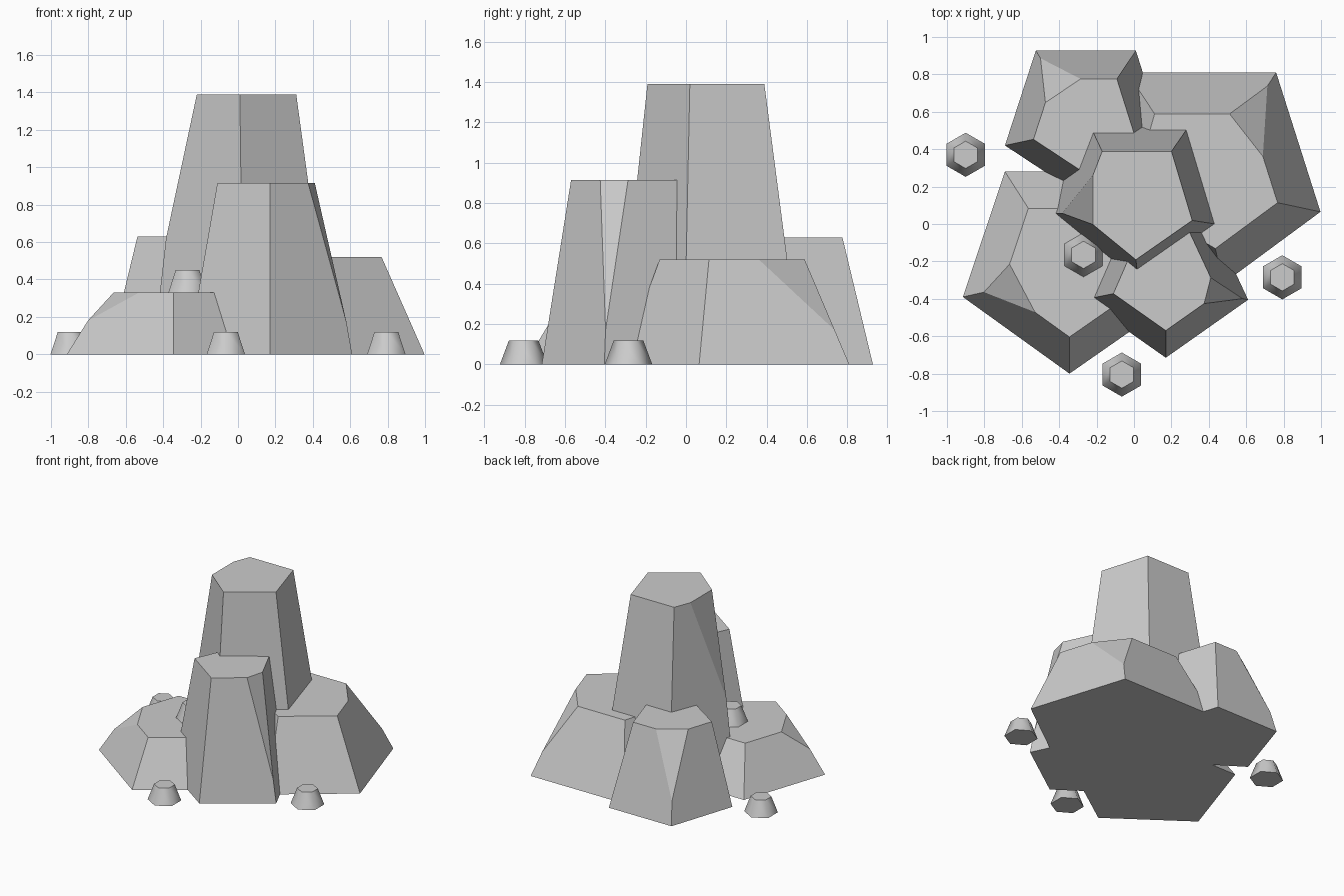
import bpy, bmesh, math
from mathutils import Vector

if "Cube" in bpy.data.objects:
    bpy.data.objects.remove(bpy.data.objects["Cube"])

TAPER = 0.637  # every boulder's flat top is its base shrunk by this ratio


def rock(name, base, center, height, chip):
    """Tapered pentagonal boulder with one top corner sliced off.
    chip = (corner, top point A, top point B, height of chip's lower tip)"""
    c = Vector(center)
    top = [c + (Vector(p) - c) * TAPER for p in base]
    bm = bmesh.new()
    lo = [bm.verts.new((p[0], p[1], 0)) for p in base]
    hi = [bm.verts.new((p.x, p.y, height)) for p in top]
    n = len(base)
    bm.faces.new(lo[::-1])
    bm.faces.new(hi)
    for i in range(n):
        j = (i + 1) % n
        bm.faces.new((lo[i], lo[j], hi[j], hi[i]))
    bmesh.ops.recalc_face_normals(bm, faces=bm.faces[:])

    # slice the corner with a plane through three points
    k, a, b, tip = chip
    corner = hi[k].co.copy()
    p0 = lo[k].co.lerp(corner, tip / height)
    pa, pb = Vector((*a, height)), Vector((*b, height))
    no = (pa - p0).cross(pb - p0).normalized()
    if no.dot(corner - p0) < 0:
        no = -no
    cut = bmesh.ops.bisect_plane(bm, geom=bm.verts[:] + bm.edges[:] + bm.faces[:],
                                 plane_co=p0, plane_no=no, clear_outer=True)
    edges = [e for e in cut['geom_cut'] if isinstance(e, bmesh.types.BMEdge)]
    bmesh.ops.contextual_create(bm, geom=edges)
    bmesh.ops.recalc_face_normals(bm, faces=bm.faces[:])
    me = bpy.data.meshes.new(name)
    bm.to_mesh(me)
    bm.free()
    ob = bpy.data.objects.new(name, me)
    bpy.context.collection.objects.link(ob)


# Boulders
rock("tall_center_rock",
     [(0.027, -0.34), (0.50, -0.01), (0.326, 0.57), (-0.256, 0.57), (-0.455, 0.055)],
     (-0.02, 0.07), 1.39, (4, (-0.22, 0.26), (-0.22, 0.0), 0.62))
rock("front_rock",
     [(0.17, -0.715), (0.61, -0.405), (0.37, 0.11), (-0.05, 0.10), (-0.27, -0.405)],
     (0.17, -0.315), 0.915, (1, (0.375, -0.425), (0.41, -0.29), 0.17))
rock("back_right_rock",
     [(0.76, 0.81), (-0.035, 0.81), (-0.24, 0.10), (0.475, -0.32), (0.997, 0.065)],
     (0.365, 0.20), 0.52, (0, (0.51, 0.59), (0.69, 0.36), 0.17))
rock("back_left_rock",
     [(-0.525, 0.927), (-0.69, 0.42), (-0.25, 0.13), (0.17, 0.42), (0.01, 0.927)],
     (-0.27, 0.51), 0.63, (0, (-0.48, 0.645), (-0.285, 0.776), 0.17))
rock("front_left_rock",
     [(-0.69, 0.28), (-0.915, -0.39), (-0.345, -0.80), (0.20, -0.42), (0.0, 0.28)],
     (-0.345, -0.26), 0.33, (1, (-0.665, -0.215), (-0.53, -0.47), 0.18))

# Pebbles, one of them resting on the front left rock
for i, (x, y, z) in enumerate([(-0.9, 0.37, 0), (0.793, -0.285, 0),
                               (-0.065, -0.805, 0), (-0.27, -0.165, 0.33)]):
    bpy.ops.mesh.primitive_cone_add(vertices=6, radius1=0.118, radius2=0.073,
                                    depth=0.12, location=(x, y, z + 0.06))
    ob = bpy.context.object
    ob.name = f"pebble_{i + 1}"
    bpy.ops.object.shade_smooth_by_angle(angle=math.radians(65))
